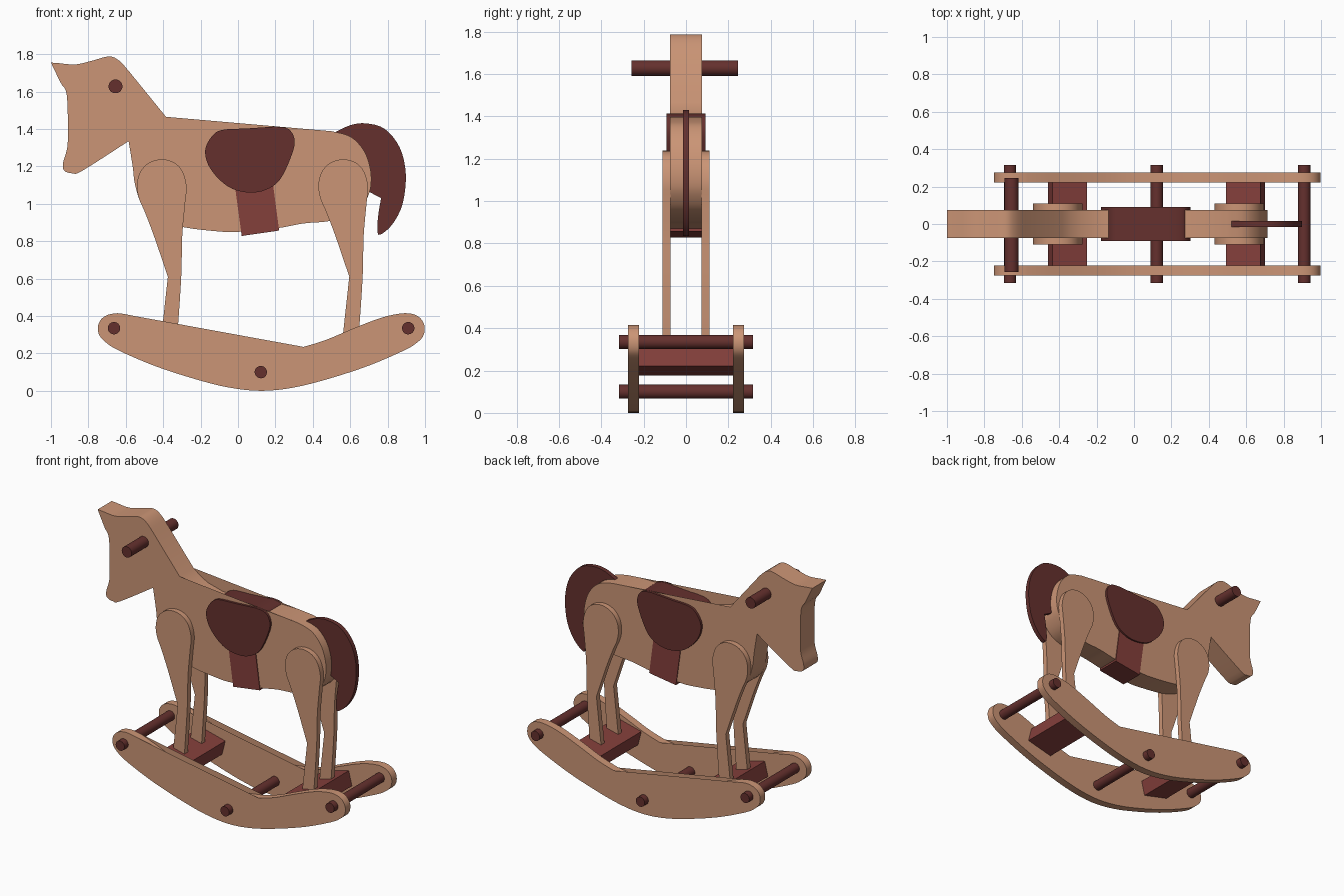
import bpy, bmesh, math
from mathutils import Vector

if "Cube" in bpy.data.objects:
    bpy.data.objects.remove(bpy.data.objects["Cube"])


def material(name, color):
    m = bpy.data.materials.new(name)
    m.diffuse_color = (*color, 1)
    m.use_nodes = True
    m.node_tree.nodes["Principled BSDF"].inputs["Base Color"].default_value = m.diffuse_color
    return m


WOOD = material("light_wood", (0.60, 0.30, 0.18))
DARK = material("dark_wood", (0.13, 0.03, 0.027))
RED = material("red_wood", (0.23, 0.05, 0.044))


def finish(obj, mat):
    obj.data.materials.append(mat)
    bpy.ops.object.select_all(action='DESELECT')
    obj.select_set(True)
    bpy.context.view_layer.objects.active = obj
    bpy.ops.object.shade_smooth_by_angle(angle=math.radians(30))
    return obj


def smooth(pts, n=4):
    """Catmull-Rom curve through an open run of points."""
    p = [Vector(q) for q in pts]
    if len(p) < 3:
        return p
    p = [p[0]] + p + [p[-1]]
    out = []
    for a, b, c, d in zip(p, p[1:], p[2:], p[3:]):
        for i in range(n):
            t = i / n
            out.append(0.5 * (2 * b + (c - a) * t + (2 * a - 5 * b + 4 * c - d) * t * t
                              + (3 * b - a - 3 * c + d) * t ** 3))
    return out + [p[-1]]


def board(name, runs, y0, y1, mat, dip=(), dx=0):
    """Extrude an XZ profile along y; runs are smooth, joints between them sharp.
    Dip points lower the rim between the side faces."""
    outline = []
    for run in runs:
        for q in smooth(run):
            if not outline or (q - outline[-1]).length > 1e-4:
                outline.append(q)
    if (outline[0] - outline[-1]).length < 1e-4:
        outline.pop()
    k = len(outline)
    loop = outline + [Vector(q) for q in dip]
    bm = bmesh.new()
    a = [bm.verts.new((q.x + dx, y0, q.y)) for q in loop]
    b = [bm.verts.new((q.x + dx, y1, q.y)) for q in loop]
    bm.faces.new(a[:k])
    bm.faces.new(b[:k][::-1])
    for i in range(len(loop)):
        j = (i + 1) % len(loop)
        bm.faces.new((a[j], a[i], b[i], b[j]))
    bmesh.ops.recalc_face_normals(bm, faces=bm.faces)
    me = bpy.data.meshes.new(name)
    bm.to_mesh(me)
    bm.free()
    obj = bpy.data.objects.new(name, me)
    bpy.context.collection.objects.link(obj)
    return finish(obj, mat)


def dowel(name, x, z, r, y0, y1):
    bpy.ops.mesh.primitive_cylinder_add(vertices=32, radius=r, depth=y1 - y0,
                                        location=(x, (y0 + y1) / 2, z),
                                        rotation=(math.pi / 2, 0, 0))
    bpy.context.object.name = name
    finish(bpy.context.object, DARK)


# Body with neck and head
board("body", [
    [(.5, 1.388), (.6, 1.36), (.67, 1.29), (.705, 1.2), (.712, 1.11), (.69, 1.03),
     (.62, .95), (.49, .908), (.35, .895), (.2, .868), (0, .85), (-.1, .852),
     (-.29, .875), (-.42, .92), (-.51, .99), (-.55, 1.1), (-.563, 1.2), (-.585, 1.335)],
    [(-.585, 1.335), (-.83, 1.178), (-.885, 1.163), (-.93, 1.178), (-.935, 1.22),
     (-.915, 1.29), (-.91, 1.36), (-.915, 1.58), (-.95, 1.65), (-1, 1.755)],
    [(-1, 1.755), (-.96, 1.752), (-.87, 1.745), (-.78, 1.765), (-.69, 1.788),
     (-.635, 1.765), (-.58, 1.705)],
    [(-.58, 1.705), (-.385, 1.465)],
], -.075, .075, WOOD, dip=[(-.34, 1.43), (-.28, 1.395), (-.165, 1.365), (0, 1.365),
                           (.15, 1.385), (.275, 1.397), (.4, 1.397)])

# Saddle and girth
board("saddle", [
    [(.2, 1.413), (.27, 1.4), (.303, 1.34), (.285, 1.255), (.225, 1.13), (.15, 1.075),
     (.065, 1.06), (-.03, 1.08), (-.105, 1.135), (-.16, 1.21), (-.175, 1.29),
     (-.14, 1.36), (-.085, 1.395), (.05, 1.403), (.2, 1.413)]], -.091, .091, DARK)
board("girth", [[(-.02, 1.12), (.185, 1.12)], [(.22, .857), (.02, .828)]], -.08, .08, RED)

# Tail
board("tail", [
    [(.515, 1.38), (.6, 1.42), (.685, 1.43), (.785, 1.4), (.865, 1.3), (.897, 1.16),
     (.88, 1.0), (.825, .89), (.76, .835), (.745, .86), (.75, .94), (.765, 1.03)],
    [(.765, 1.03), (.69, 1.07)], [(.69, 1.07), (.68, 1.2), (.62, 1.3), (.515, 1.38)],
], -.015, .015, DARK)

# Legs and rockers, one of each per side
leg = [[(.645, .29), (.66, .5), (.668, .65), (.672, .83), (.687, 1.0), (.695, 1.09),
        (.675, 1.17), (.63, 1.22), (.563, 1.238), (.495, 1.22), (.447, 1.17),
        (.43, 1.1), (.44, 1.03), (.47, .96), (.52, .83), (.595, .61)],
       [(.595, .61), (.56, .29)]]
rocker = [
    [(.35, .235), (.47, .272), (.62, .335), (.77, .392), (.89, .415), (.96, .4),
     (.995, .355), (.993, .3), (.96, .26), (.89, .217), (.7, .135), (.49, .066),
     (.3, .018), (.125, 0), (-.05, .018), (-.24, .066), (-.45, .135), (-.64, .217),
     (-.71, .262), (-.745, .305), (-.745, .36), (-.71, .4), (-.645, .415), (-.57, .403)]]
for side, s in (("left", -1), ("right", 1)):
    ya, yb = sorted((s * .074, s * .11))
    board("front_leg_" + side, leg, ya, yb, WOOD, dx=-.97)
    board("rear_leg_" + side, leg, ya, yb, WOOD)
    ya, yb = sorted((s * .222, s * .275))
    board("rocker_" + side, rocker, ya, yb, WOOD,
          dip=[(-.45, .358), (-.33, .309), (-.2, .265), (-.1, .235), (0, .22),
               (.125, .213), (.25, .22)])

# Foot blocks, tilted along the rockers
for name, x, tilt in (("front_foot_block", -.355, 14), ("rear_foot_block", .595, -14)):
    bpy.ops.mesh.primitive_cube_add(size=1, location=(x, 0, .247),
                                    rotation=(0, math.radians(tilt), 0))
    bpy.context.object.scale = (.19, .446, .1)
    bpy.context.object.name = name
    finish(bpy.context.object, RED)

# Handle and rocker crossbars
dowel("handle", -.655, 1.628, .037, -.257, .245)
for name, x, z in (("front_crossbar", -.663, .335), ("middle_crossbar", .122, .1),
                   ("rear_crossbar", .91, .335)):
    dowel(name, x, z, .033, -.316, .316)
